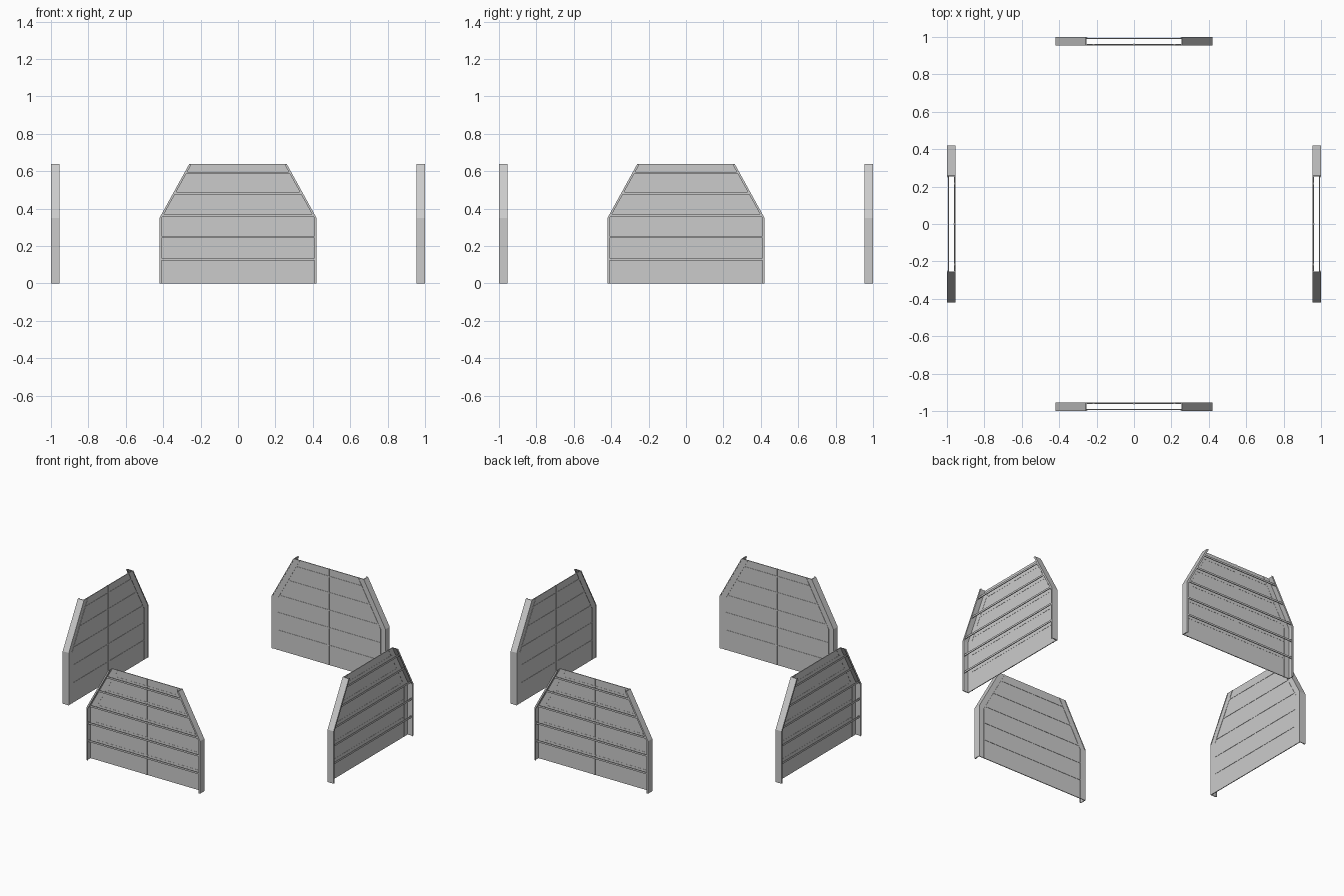
import bpy, bmesh, math
from mathutils import Matrix

if "Cube" in bpy.data.objects:
    bpy.data.objects.remove(bpy.data.objects["Cube"])

HALF, TOP_HALF, KNEE, TOP = 0.42, 0.26, 0.35, 0.64
INNER, OUTER = -0.955, -1.0
RIBS = (0.13, 0.248, 0.365, 0.482, 0.59)


def half_width(z):
    if z <= KNEE:
        return HALF
    return HALF + (TOP_HALF - HALF) * (z - KNEE) / (TOP - KNEE)


def prism(bm, pts, y0, y1):
    """Extrude an x-z outline from y0 to y1."""
    a = [bm.verts.new((x, y0, z)) for x, z in pts]
    b = [bm.verts.new((x, y1, z)) for x, z in pts]
    bm.faces.new(a)
    bm.faces.new(b[::-1])
    n = len(pts)
    for i in range(n):
        j = (i + 1) % n
        bm.faces.new((a[j], a[i], b[i], b[j]))


def edge_line(t):
    """Right edge of the panel, moved inward by t."""
    return [(HALF - t, 0), (HALF - t, KNEE - 0.257 * t), (TOP_HALF - 1.142 * t, TOP)]


def edge_band(bm, t0, t1, y0, y1):
    band = edge_line(t0) + edge_line(t1)[::-1]
    prism(bm, band, y0, y1)
    prism(bm, [(-x, z) for x, z in band], y0, y1)


def bar(bm, z, h, inset, y0, y1):
    lo, hi = z - h / 2, z + h / 2
    a, b = half_width(lo) - inset, half_width(hi) - inset
    prism(bm, [(-a, lo), (a, lo), (b, hi), (-b, hi)], y0, y1)


def make_part(name, side, angle, build):
    bm = bmesh.new()
    build(bm)
    bmesh.ops.recalc_face_normals(bm, faces=bm.faces)
    bm.transform(Matrix.Rotation(angle, 4, 'Z'))
    me = bpy.data.meshes.new(side + "_" + name)
    bm.to_mesh(me)
    bm.free()
    bpy.context.collection.objects.link(bpy.data.objects.new(side + "_" + name, me))


# Thin back sheet on the inner plane
def sheet(bm):
    right = edge_line(0.002)
    prism(bm, right + [(-x, z) for x, z in right[::-1]], INNER - 0.007, INNER - 0.002)


# Side flanges standing outward, with a narrow return lip
def flanges(bm):
    edge_band(bm, 0, 0.005, OUTER, INNER)
    edge_band(bm, 0.004, 0.011, OUTER, OUTER + 0.004)


# Slender horizontal rails across the outer side
def rails(bm):
    for z in RIBS:
        bar(bm, z, 0.012, 0.005, OUTER + 0.005, OUTER + 0.010)


# Seam strips on the inner face
def seams(bm):
    for z in RIBS:
        bar(bm, z, 0.007, 0.04, INNER - 0.008, INNER)
    prism(bm, [(-0.004, 0), (0.004, 0), (0.004, TOP), (-0.004, TOP)], INNER - 0.009, INNER)
    edge_band(bm, 0.036, 0.042, INNER - 0.008, INNER)


# Four identical panels around the centre
for i, side in enumerate(("front", "right", "back", "left")):
    for name, build in (("sheet", sheet), ("flanges", flanges),
                        ("rails", rails), ("seams", seams)):
        make_part(name, side, i * math.pi / 2, build)
